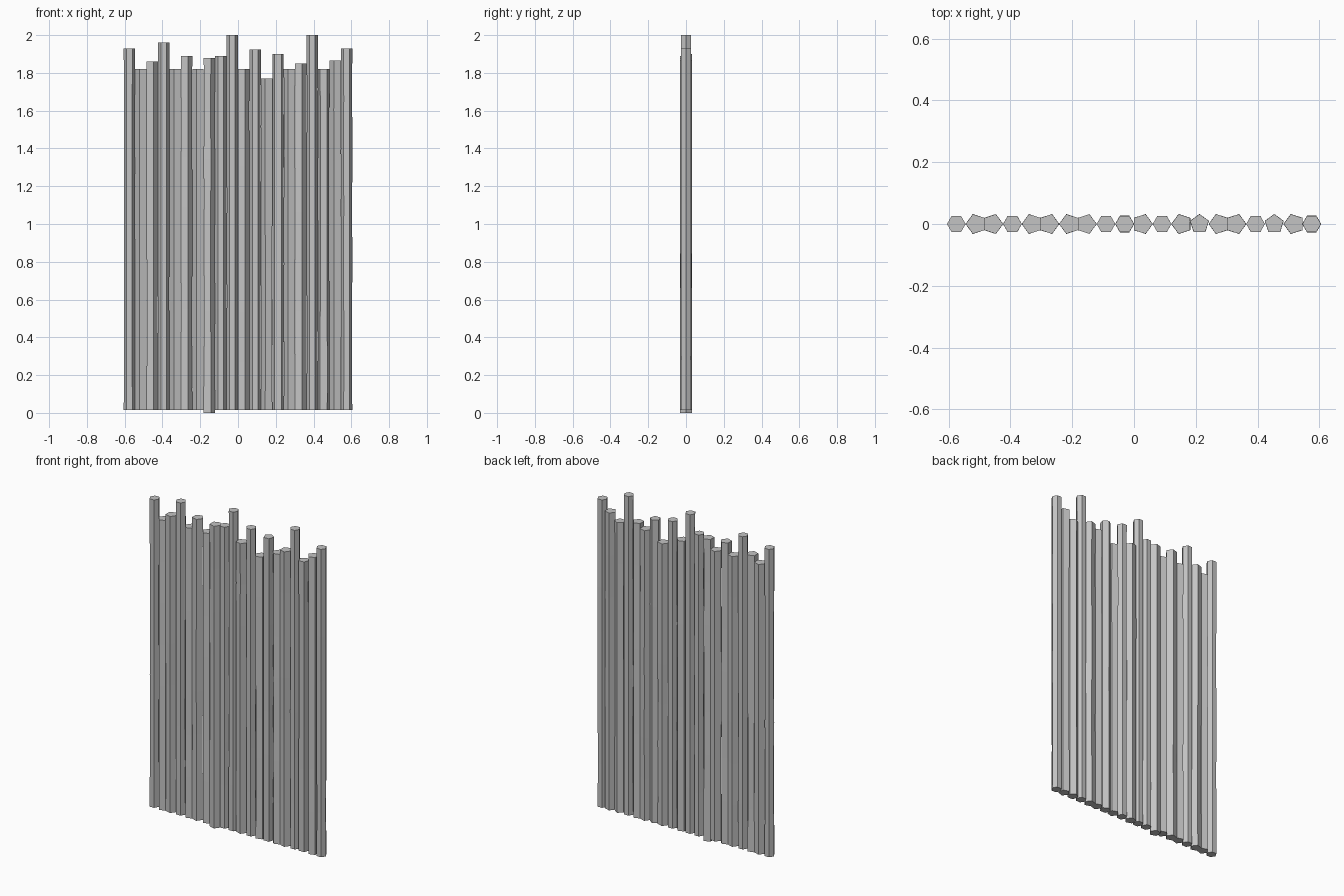
import bpy, bmesh, math, random

random.seed(4)
if "Cube" in bpy.data.objects:
    bpy.data.objects.remove(bpy.data.objects["Cube"])

grey = bpy.data.materials.new("plain_grey")
grey.use_nodes = True
colour = (0.55, 0.55, 0.55, 1)
grey.diffuse_color = colour
grey.node_tree.nodes["Principled BSDF"].inputs["Base Color"].default_value = colour

# Pole sections from left to right: H = six sides, R/L/U = five sides with
# a corner pointing right, left or to the back
SECTIONS = "HLRHLRLRHHRHLULRHULH"
TOPS = [1.93, 1.82, 1.86, 1.96, 1.82, 1.89, 1.82, 1.88, 1.89, 2.0,
        1.82, 1.925, 1.77, 1.9, 1.82, 1.85, 2.0, 1.82, 1.865, 1.93]
TURN = {"H": 0, "R": 0, "L": math.pi, "U": math.pi / 2}
PITCH = 0.0605
LOW_POLE = 7
RINGS = 8


def make_pole(i, kind, top):
    sides = 6 if kind == "H" else 5
    angles = [TURN[kind] + math.tau * k / sides for k in range(sides)]
    xs = [math.cos(a) for a in angles]
    radius = PITCH / (max(xs) - min(xs))
    shift = (max(xs) + min(xs)) / 2 * radius
    centre = (i + 0.5 - len(TOPS) / 2) * PITCH - shift
    bottom = 0 if i == LOW_POLE else 0.015

    # Stack slightly uneven rings, then bridge and cap them
    bm = bmesh.new()
    rings = []
    for level in range(RINGS):
        z = bottom + (top - bottom) * level / (RINGS - 1)
        end = level in (0, RINGS - 1)
        r = radius * (1 if end else random.uniform(0.95, 1.02))
        rings.append([bm.verts.new((centre + r * math.cos(a), r * math.sin(a), z))
                      for a in angles])
    for low, high in zip(rings, rings[1:]):
        for k in range(sides):
            n = (k + 1) % sides
            bm.faces.new((low[k], low[n], high[n], high[k]))
    bm.faces.new(rings[0][::-1])
    bm.faces.new(rings[-1])

    mesh = bpy.data.meshes.new("pole_%02d" % (i + 1))
    bm.to_mesh(mesh)
    bm.free()
    mesh.materials.append(grey)
    bpy.context.collection.objects.link(bpy.data.objects.new(mesh.name, mesh))


# Row of upright poles
for i, (kind, top) in enumerate(zip(SECTIONS, TOPS)):
    make_pole(i, kind, top)
